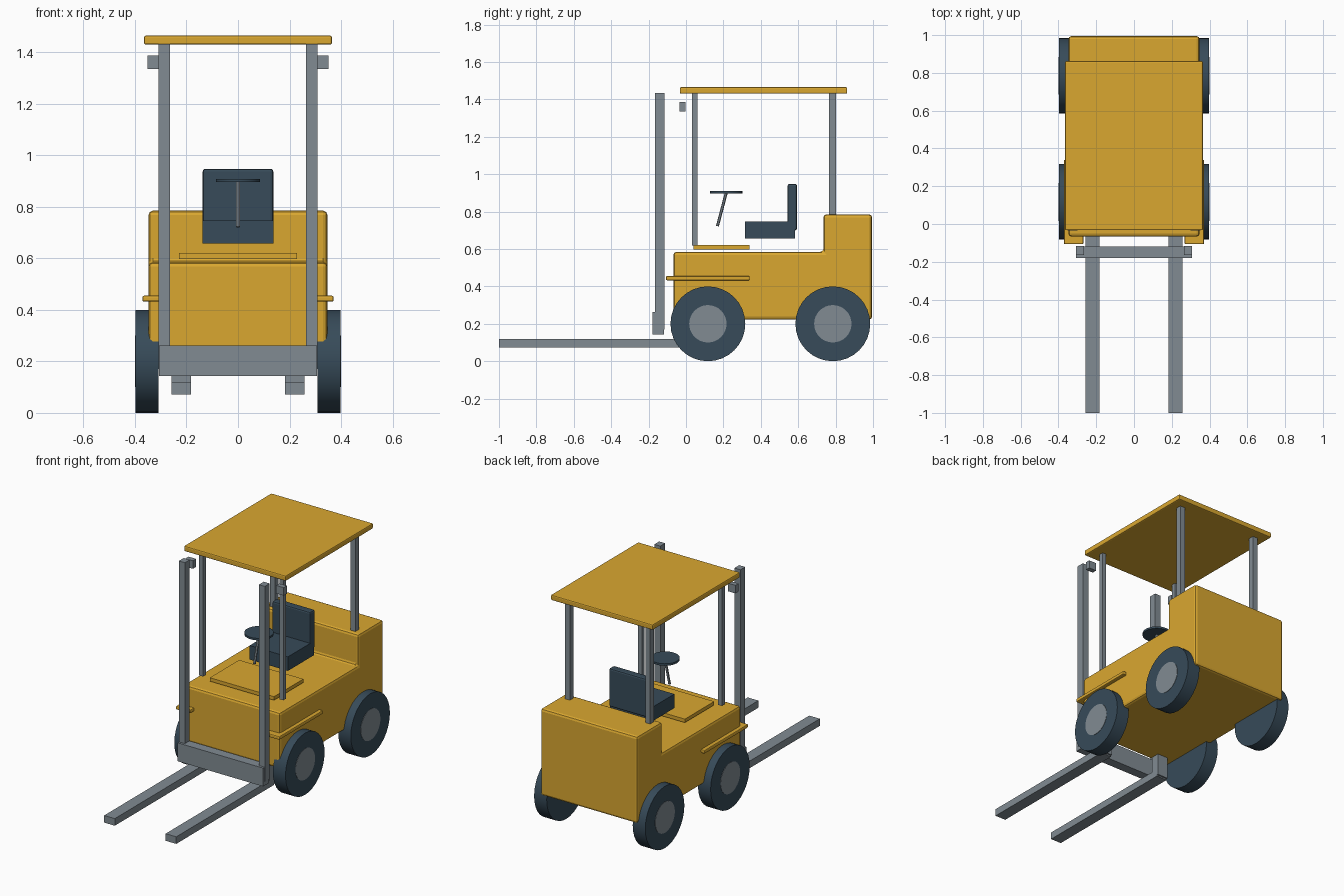
import bpy, bmesh, math
from mathutils import Vector

if "Cube" in bpy.data.objects:
    bpy.data.objects.remove(bpy.data.objects["Cube"])


def material(name, rgb):
    m = bpy.data.materials.new(name)
    m.diffuse_color = (*rgb, 1)
    m.use_nodes = True
    m.node_tree.nodes["Principled BSDF"].inputs["Base Color"].default_value = m.diffuse_color
    return m


YELLOW = material("yellow_paint", (0.70, 0.39, 0.03))
DARK = material("dark_rubber", (0.038, 0.07, 0.10))
STEEL = material("steel", (0.22, 0.26, 0.29))


def finish(name, bm, mat, bevel=0):
    bmesh.ops.recalc_face_normals(bm, faces=bm.faces)
    me = bpy.data.meshes.new(name)
    bm.to_mesh(me)
    bm.free()
    me.materials.append(mat)
    ob = bpy.data.objects.new(name, me)
    bpy.context.collection.objects.link(ob)
    if bevel:
        mod = ob.modifiers.new("bevel", 'BEVEL')
        mod.width = bevel
        mod.segments = 2
    return ob


def box(name, x, y, z, mat, bevel=0):
    """Box from (min, max) ranges on each axis."""
    bm = bmesh.new()
    bmesh.ops.create_cube(bm, size=1)
    for v in bm.verts:
        v.co = [(r[0] + r[1]) / 2 + c * (r[1] - r[0]) for r, c in zip((x, y, z), v.co)]
    return finish(name, bm, mat, bevel)


def rod(name, a, b, radius, mat, sides=32):
    """Cylinder between two points."""
    a, b = Vector(a), Vector(b)
    bm = bmesh.new()
    bmesh.ops.create_cone(bm, cap_ends=True, segments=sides, radius1=radius,
                          radius2=radius, depth=(b - a).length)
    rot = (b - a).to_track_quat('Z', 'Y')
    for v in bm.verts:
        v.co = rot @ v.co + (a + b) / 2
    ob = finish(name, bm, mat)
    bpy.context.view_layer.objects.active = ob
    ob.select_set(True)
    bpy.ops.object.shade_smooth_by_angle(angle=math.radians(30))
    ob.select_set(False)
    return ob


# Chassis with raised counterweight: L-shaped side profile
profile = [(-0.067, 0.222), (0.995, 0.222), (0.995, 0.785),
           (0.735, 0.785), (0.735, 0.585), (-0.067, 0.585)]
bm = bmesh.new()
face = bm.faces.new([bm.verts.new((-0.347, y, z)) for y, z in profile])
side = bmesh.ops.extrude_face_region(bm, geom=[face])["geom"]
bmesh.ops.translate(bm, vec=(0.694, 0, 0),
                    verts=[g for g in side if isinstance(g, bmesh.types.BMVert)])
finish("body", bm, YELLOW, 0.016)

# Floor plate and roof
box("floor_plate", (-0.23, 0.23), (0.04, 0.34), (0.597, 0.62), YELLOW)
box("roof", (-0.365, 0.365), (-0.033, 0.862), (1.43, 1.465), YELLOW, 0.007)

# Seat
box("seat_base", (-0.137, 0.137), (0.315, 0.583), (0.657, 0.748), DARK)
box("seat_back", (-0.137, 0.137), (0.543, 0.594), (0.70, 0.948), DARK, 0.01)

# Steering
rod("steering_column", (0, 0.168, 0.722), (0, 0.215, 0.90), 0.008, STEEL, 12)
rod("steering_wheel", (0, 0.215, 0.896), (0, 0.215, 0.909), 0.086, DARK)

# Carriage crossbar
box("carriage", (-0.306, 0.306), (-0.18, -0.118), (0.143, 0.262), STEEL)

# Paired parts on both sides
for s, tag in ((1, "right"), (-1, "left")):
    def span(a, b):
        return tuple(sorted((s * a, s * b)))
    box(f"mast_{tag}", span(0.265, 0.308), (-0.165, -0.116), (0.17, 1.433), STEEL)
    box(f"fork_{tag}", span(0.182, 0.258), (-1.0, 0.0), (0.072, 0.118), STEEL)
    box(f"fork_shank_{tag}", span(0.182, 0.258), (-0.045, 0.01), (0.08, 0.28), STEEL)
    box(f"front_post_{tag}", span(0.273, 0.301), (0.033, 0.062), (0.618, 1.435), STEEL)
    box(f"rear_post_{tag}", span(0.27, 0.305), (0.765, 0.802), (0.78, 1.435), STEEL)
    box(f"lamp_{tag}", span(0.298, 0.352), (-0.035, -0.003), (1.335, 1.387), STEEL)
    box(f"fender_{tag}", span(0.268, 0.371), (-0.107, 0.34), (0.432, 0.455), YELLOW, 0.006)
    for end, y in (("front", 0.117), ("rear", 0.785)):
        rod(f"{end}_wheel_{tag}", (s * 0.308, y, 0.2), (s * 0.398, y, 0.2), 0.2, DARK)
        rod(f"{end}_hub_{tag}", (s * 0.34, y, 0.2), (s * 0.4, y, 0.2), 0.1, STEEL)
